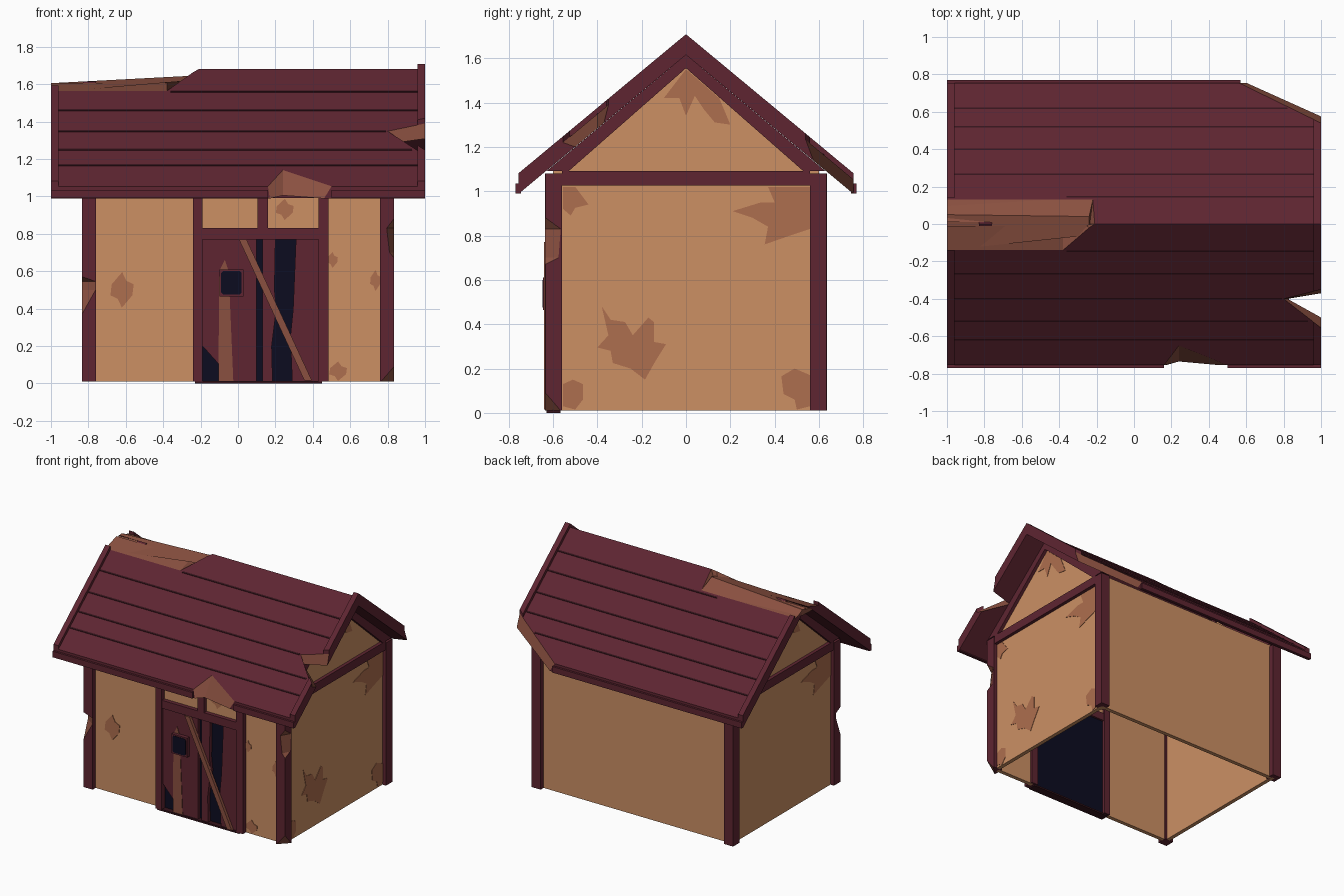
import bpy, bmesh, math

if "Cube" in bpy.data.objects:
    bpy.data.objects.remove(bpy.data.objects["Cube"])


def material(name, hexcol):
    m = bpy.data.materials.new(name)
    c = [int(hexcol[i:i + 2], 16) / 255 for i in (0, 2, 4)]
    m.diffuse_color = [((v + .055) / 1.055) ** 2.4 if v > .04 else v / 12.92 for v in c] + [1]
    m.use_nodes = True
    m.node_tree.nodes["Principled BSDF"].inputs["Base Color"].default_value = m.diffuse_color
    return m


MAROON = material("maroon timber", "5E2531")
GROOVE = material("dark groove", "35141C")
WALL = material("tan plaster", "CC9064")
PATCH = material("worn plaster", "AE6E4E")
BROWN = material("broken wood", "8A5040")
NAVY = material("dark interior", "0C0C20")
SLOPE = .83


def loft(name, rings, mat, brown=lambda i, j: False):
    """Closed solid through matching rings; brown(i, j) picks broken-wood sides."""
    bm = bmesh.new()
    vs = [[bm.verts.new(p) for p in r] for r in rings]
    n = len(rings[0])
    bm.faces.new(vs[0])
    bm.faces.new(vs[-1])
    for i in range(len(rings) - 1):
        for j in range(n):
            k = (j + 1) % n
            f = bm.faces.new((vs[i][j], vs[i][k], vs[i + 1][k], vs[i + 1][j]))
            f.material_index = int(brown(i, j))
    bmesh.ops.recalc_face_normals(bm, faces=bm.faces)
    me = bpy.data.meshes.new(name)
    bm.to_mesh(me)
    bm.free()
    me.materials.append(mat)
    me.materials.append(BROWN)
    ob = bpy.data.objects.new(name, me)
    bpy.context.collection.objects.link(ob)
    return ob


def prism_y(name, pts, y0, y1, mat):
    return loft(name, [[(x, y, z) for x, z in pts] for y in (y0, y1)], mat)


def prism_x(name, pts, x0, x1, mat):
    return loft(name, [[(x, y, z) for y, z in pts] for x in (x0, x1)], mat)


def box(name, x0, x1, y0, y1, z0, z1, mat):
    return prism_y(name, [(x0, z0), (x1, z0), (x1, z1), (x0, z1)], y0, y1, mat)


def slab(name, top, bottom, ztop, zbot, mat, broken=()):
    """Roof piece: plan outlines laid on the roof slope."""
    rings = [[(x, y, z - SLOPE * abs(y)) for x, y in r] for r, z in ((top, ztop), (bottom, zbot))]
    return loft(name, rings, mat, lambda i, j: j in broken)


# Corner posts, with chipped outer edges: (height, chip x, chip y)
def post(name, sx, sy, levels):
    rings = []
    for z, cx, cy in levels:
        a, b, c, d = .76 * sx, .56 * sy, .835 * sx, .635 * sy
        cx, cy = max(cx, .001), max(cy, .001)
        rings.append([(a, b, z), (a, d, z), (c - sx * cx, d, z), (c, d - sy * cy, z), (c, b, z)])
    chip = lambda i, j: j == 2 and max(levels[i][1], levels[i + 1][1]) > 0
    loft(name, rings, MAROON, chip)


plain = [(.01, 0, 0), (1.08, 0, 0)]
post("post_back_left", -1, 1, plain)
post("post_back_right", 1, 1, plain)
post("post_front_left", -1, -1, [plain[0], (.37, 0, 0), (.5, .074, .05), (.545, .074, .05),
                                 (.57, 0, 0), plain[1]])
post("post_front_right", 1, -1, [(.01, .07, .07), (.09, 0, 0), (.67, 0, 0), (.7, .025, .06),
                                 (.83, .04, .07), (.88, 0, 0), plain[1]])

# Plaster walls (hollow, open below)
box("back_wall", -.78, .78, .57, .6, .01, 1.09, WALL)
box("front_wall_left", -.78, -.22, -.6, -.57, .01, 1.09, WALL)
box("front_wall_right", .46, .78, -.6, -.57, .01, 1.09, WALL)
box("front_wall_above_door", -.22, .46, -.6, -.57, .8, 1.09, WALL)
for s, side in ((-1, "left"), (1, "right")):
    prism_x("gable_wall_" + side, [(-.6, .01), (.6, .01), (.6, 1.09), (0, 1.59), (-.6, 1.09)],
            .775 * s, .805 * s, WALL)
    prism_x("gable_beam_" + side, [(-.56, 1.025), (.56, 1.025), (.56, 1.09), (-.56, 1.09)],
            .76 * s, .83 * s, MAROON)
    for t in (-1, 1):
        prism_x("gable_rafter_" + side, [(0, 1.615), (.63 * t, 1.09), (.53 * t, 1.09), (0, 1.555)],
                .76 * s, .83 * s, MAROON)

# Worn plaster patches on the gable ends
gable_patch = [(-.10, 1.42), (0, 1.55), (.15, 1.42), (.2, 1.30), (.13, 1.31), (.08, 1.37),
               (.04, 1.43), (0, 1.34), (-.03, 1.42)]
upper_patch = [(.21, .91), (.34, .95), (.40, .95), (.37, 1.02), (.56, 1.02), (.56, .83),
               (.47, .80), (.355, .76), (.37, .84), (.30, .88)]
small_patch = [(-.555, 1.02), (-.5, 1.02), (-.44, .94), (-.5, .925), (-.52, .89), (-.555, .92)]
low_patches = [
    [(-.38, .48), (-.34, .42), (-.275, .41), (-.24, .35), (-.17, .43), (-.145, .41), (-.145, .32),
     (-.09, .31), (-.14, .23), (-.185, .15), (-.25, .2), (-.33, .225), (-.34, .28), (-.40, .295),
     (-.35, .35)],
    [(.43, .165), (.49, .2), (.56, .17), (.56, .03), (.5, .015), (.49, .06), (.44, .085)],
    [(-.555, .13), (-.51, .15), (-.465, .13), (-.465, .06), (-.5, .015), (-.555, .03)]]
for p in [gable_patch, upper_patch, small_patch] + low_patches:
    prism_x("right_wall_patch", p, .804, .808, PATCH)
for p in [gable_patch, upper_patch, small_patch]:
    prism_x("left_wall_patch", [(-y, z) for y, z in p], -.804, -.808, PATCH)


# Worn plaster patches on the front: ragged blobs
def blob(cx, cz, rx, rz):
    pts = []
    for k in range(10):
        r = (1, .6, .95, .75, .9)[k % 5]
        a = k * math.tau / 10 + .3
        pts.append((cx + rx * r * math.cos(a), cz + rz * r * math.sin(a)))
    prism_y("front_wall_patch", pts, -.604, -.599, PATCH)


for b in ((-.62, .5, .065, .1), (.505, .66, .03, .045), (.735, .55, .03, .06),
          (.535, .065, .05, .055), (.25, .93, .05, .06)):
    blob(*b)

# Door frame
box("door_post_left", -.24, -.19, -.635, -.555, .01, 1.08, MAROON)
box("door_post_right", .43, .485, -.635, -.555, .01, 1.08, MAROON)
box("door_lintel", -.19, .43, -.63, -.56, .77, .83, MAROON)
box("transom_post", .105, .16, -.63, -.56, .83, 1.08, MAROON)
box("transom_rail", -.19, .43, -.625, -.57, .99, 1.05, MAROON)
box("threshold", -.23, .45, -.63, -.565, 0, .012, GROOVE)

# Broken double door over a dark interior
box("door_darkness", -.19, .43, -.59, -.575, .01, .78, NAVY)
prism_y("door_left", [(-.19, .77), (.1, .77), (.1, .01), (-.02, .01), (-.19, .2)], -.617, -.59, MAROON)
prism_y("door_right_inner", [(.13, .77), (.2, .77), (.195, .5), (.205, .4), (.18, .2), (.185, .01),
                             (.13, .01)], -.617, -.59, MAROON)
prism_y("door_right_outer", [(.31, .77), (.43, .77), (.43, .01), (.29, .01), (.28, .25),
                             (.295, .4)], -.617, -.59, MAROON)
prism_y("door_splinter", [(-.105, .012), (-.1, .6), (-.07, .66), (-.05, .6), (-.025, .012)],
        -.621, -.616, BROWN)
box("door_window_frame", -.1, .03, -.645, -.615, .465, .61, MAROON)
prism_y("door_window", [(-.08, .475), (.01, .475), (.02, .485), (.02, .59), (.01, .6), (-.08, .6),
                        (-.09, .59), (-.09, .485)], -.648, -.644, NAVY)
prism_y("diagonal_plank", [(.005, .77), (.045, .77), (.395, .015), (.355, .015)], -.64, -.618, BROWN)

# Roof slopes with broken notches
slab("roof_front",
     [(-1, -.755), (.16, -.755), (.24, -.65), (.5, -.755), (1, -.755), (1, -.555), (.8, -.4),
      (1, -.35), (1, 0), (-.21, 0), (-.24, -.02), (-.38, -.14), (-1, -.14)],
     [(-1, -.755), (.17, -.755), (.24, -.735), (.46, -.755), (1, -.755), (1, -.5), (.82, -.4),
      (1, -.37), (1, 0), (-.23, 0), (-.26, -.005), (-.38, -.01), (-1, -.01)],
     1.68, 1.615, MAROON, (1, 2, 5, 6, 9, 10, 11))
slab("roof_back",
     [(-1, .755), (.56, .755), (1, .54), (1, 0), (-.21, 0), (-.22, .13), (-1, .13)],
     [(-1, .755), (.6, .755), (1, .575), (1, 0), (-.23, 0), (-.24, .01), (-1, .01)],
     1.68, 1.615, MAROON, (1, 4, 5))
loft("splintered_ridge",
     [[(-1, -.14, 1.555), (-1, .05, 1.605), (-1, .13, 1.565)],
      [(-.24, -.06, 1.62), (-.24, .04, 1.645), (-.22, .13, 1.575)]], BROWN)

# Raised edge boards along the gable ends
for p in ([(.96, 0), (1, 0), (1, -.35), (.96, -.36)],
          [(.96, -.524), (1, -.555), (1, -.755), (.96, -.755)],
          [(.96, 0), (1, 0), (1, .54), (.96, .56)],
          [(-1, -.14), (-.96, -.14), (-.96, -.755), (-1, -.755)],
          [(-1, .14), (-.96, .14), (-.96, .755), (-1, .755)]):
    slab("roof_edge_board", p, p, 1.708, 1.67, MAROON)

# Eave boards
for x0, x1, s in ((-1, .16, -1), (.5, 1, -1), (-1, .57, 1)):
    box("eave_board", x0, x1, .745 * s, .77 * s, .99, 1.035, MAROON)

# Grooves between roof planks: (distance from ridge, x start, front end, back end)
for y, x0, xf, xb in ((.62, -.96, .96, .82), (.52, -.96, .93, .96), (.40, -.96, .79, .96),
                      (.265, -.96, .96, .96), (.145, -.36, .96, .96)):
    for s, x1 in ((-1, xf), (1, xb)):
        a, b = (y - .004) * s, (y + .004) * s
        p = [(x0, a), (x1, a), (x1, b), (x0, b)]
        slab("plank_groove", p, p, 1.683, 1.675, GROOVE)
